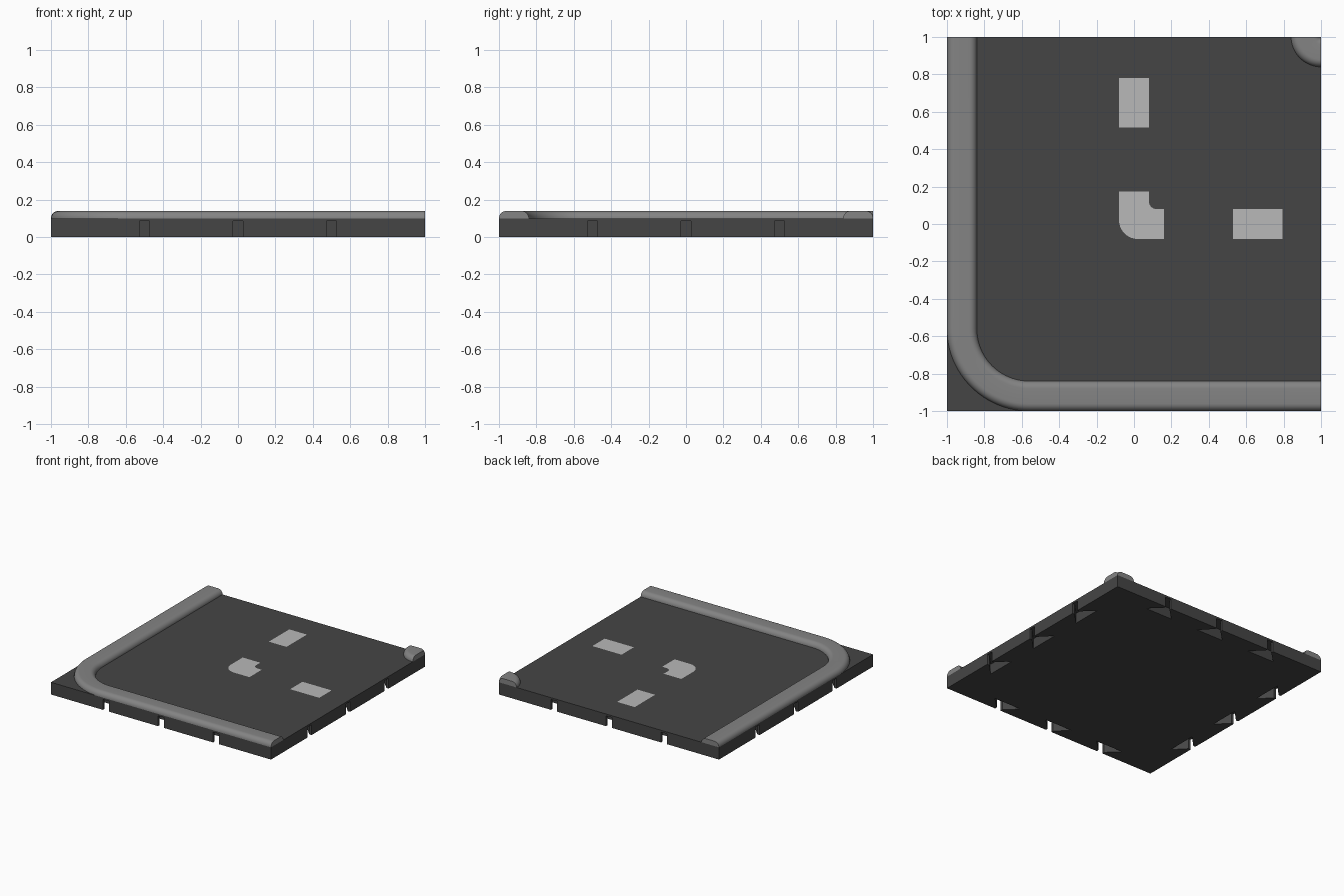
import bpy, bmesh
from math import sin, cos, pi, radians

if "Cube" in bpy.data.objects:
    bpy.data.objects.remove(bpy.data.objects["Cube"])

TOP = 0.10            # road surface height
CURB_W, CURB_H = 0.16, 0.04


def material(name, v):
    m = bpy.data.materials.new(name)
    m.diffuse_color = (v, v, v, 1)
    m.use_nodes = True
    m.node_tree.nodes["Principled BSDF"].inputs["Base Color"].default_value = m.diffuse_color
    return m


def finish(name, bm, mat=None, smooth=False):
    bmesh.ops.remove_doubles(bm, verts=bm.verts, dist=1e-5)
    bmesh.ops.recalc_face_normals(bm, faces=bm.faces)
    me = bpy.data.meshes.new(name)
    bm.to_mesh(me)
    bm.free()
    ob = bpy.data.objects.new(name, me)
    bpy.context.collection.objects.link(ob)
    if mat:
        me.materials.append(mat)
    if smooth:
        select(ob)
        bpy.ops.object.shade_smooth_by_angle(angle=radians(30))
    return ob


def select(ob):
    bpy.ops.object.select_all(action='DESELECT')
    ob.select_set(True)
    bpy.context.view_layer.objects.active = ob


def prism(bm, pts, z0, z1):
    n = len(pts)
    lo = [bm.verts.new((x, y, z0)) for x, y in pts]
    hi = [bm.verts.new((x, y, z1)) for x, y in pts]
    bm.faces.new(lo[::-1])
    bm.faces.new(hi)
    for i in range(n):
        j = (i + 1) % n
        bm.faces.new((lo[i], lo[j], hi[j], hi[i]))


def arc(cx, cy, r, a0, a1, n):
    return [(cx + r * cos(radians(a0 + (a1 - a0) * i / n)),
             cy + r * sin(radians(a0 + (a1 - a0) * i / n))) for i in range(n + 1)]


def sweep(name, stations, mat):
    # rounded curb section carried through (origin, inward direction) stations
    k = 8
    prof = [(CURB_H * (1 - cos(pi / 2 * i / k)), TOP + CURB_H * sin(pi / 2 * i / k))
            for i in range(k + 1)]
    prof += [(CURB_W - t, z) for t, z in reversed(prof)]
    bm = bmesh.new()
    rings = [[bm.verts.new((ox + dx * t, oy + dy * t, z)) for t, z in prof]
             for (ox, oy), (dx, dy) in stations]
    n = len(prof)
    for a, b in zip(rings, rings[1:]):
        for i in range(n):
            j = (i + 1) % n
            bm.faces.new((a[i], a[j], b[j], b[i]))
    bm.faces.new(rings[0])
    bm.faces.new(rings[-1][::-1])
    return finish(name, bm, mat, True)


asphalt = material("asphalt", 0.06)
concrete = material("concrete", 0.23)
paint = material("paint", 0.48)

# road slab
bm = bmesh.new()
prism(bm, [(-1, -1), (1, -1), (1, 1), (-1, 1)], 0, TOP)
slab = finish("road_slab", bm, asphalt)

# dovetail connector slots, three along each edge, open underneath
bm = bmesh.new()
half = [(0.027, -0.05), (0.027, 0.02), (0.125, 0.115)]
outline = half + [(-x, y) for x, y in reversed(half)]
for side in range(4):
    c, s = round(cos(side * pi / 2)), round(sin(side * pi / 2))
    for off in (-0.5, 0, 0.5):
        pts = [(x + off, y - 1) for x, y in outline]
        prism(bm, [(c * x - s * y, s * x + c * y) for x, y in pts], -0.05, 0.085)
cutter = finish("slot_cutter", bm)
cutter.hide_render = True
mod = slab.modifiers.new("slots", 'BOOLEAN')
mod.operation = 'DIFFERENCE'
mod.solver = 'EXACT'
mod.object = cutter
select(slab)
bpy.ops.object.modifier_apply(modifier=mod.name)
bpy.data.objects.remove(cutter)

# curb around the outside of the bend
R, C = 0.44, -0.56
stations = [((-1, 1), (1, 0))]
for i in range(25):
    a = pi + pi / 2 * i / 24
    stations.append(((C + R * cos(a), C + R * sin(a)), (-cos(a), -sin(a))))
stations.append(((1, -1), (0, 1)))
sweep("outer_curb", stations, concrete)

# small curb piece in the inside corner
angles = [pi + pi / 2 * i / 16 for i in range(17)]
sweep("inner_curb", [((1, 1), (cos(a), sin(a))) for a in angles], concrete)

# painted lane markings, a hair above the road
markings = {
    "lane_dash_back": [(-0.08, 0.515), (0.08, 0.515), (0.08, 0.78), (-0.08, 0.78)],
    "lane_dash_right": [(0.53, -0.08), (0.795, -0.08), (0.795, 0.08), (0.53, 0.08)],
    "lane_dash_bend": arc(0.02, 0.02, 0.10, 180, 270, 10)
    + [(0.16, -0.08), (0.16, 0.08)]
    + arc(0.12, 0.12, 0.04, 270, 180, 8) + [(0.08, 0.175), (-0.08, 0.175)],
}
for name, pts in markings.items():
    bm = bmesh.new()
    bm.faces.new([bm.verts.new((x, y, TOP + 0.001)) for x, y in pts])
    finish(name, bm, paint)
